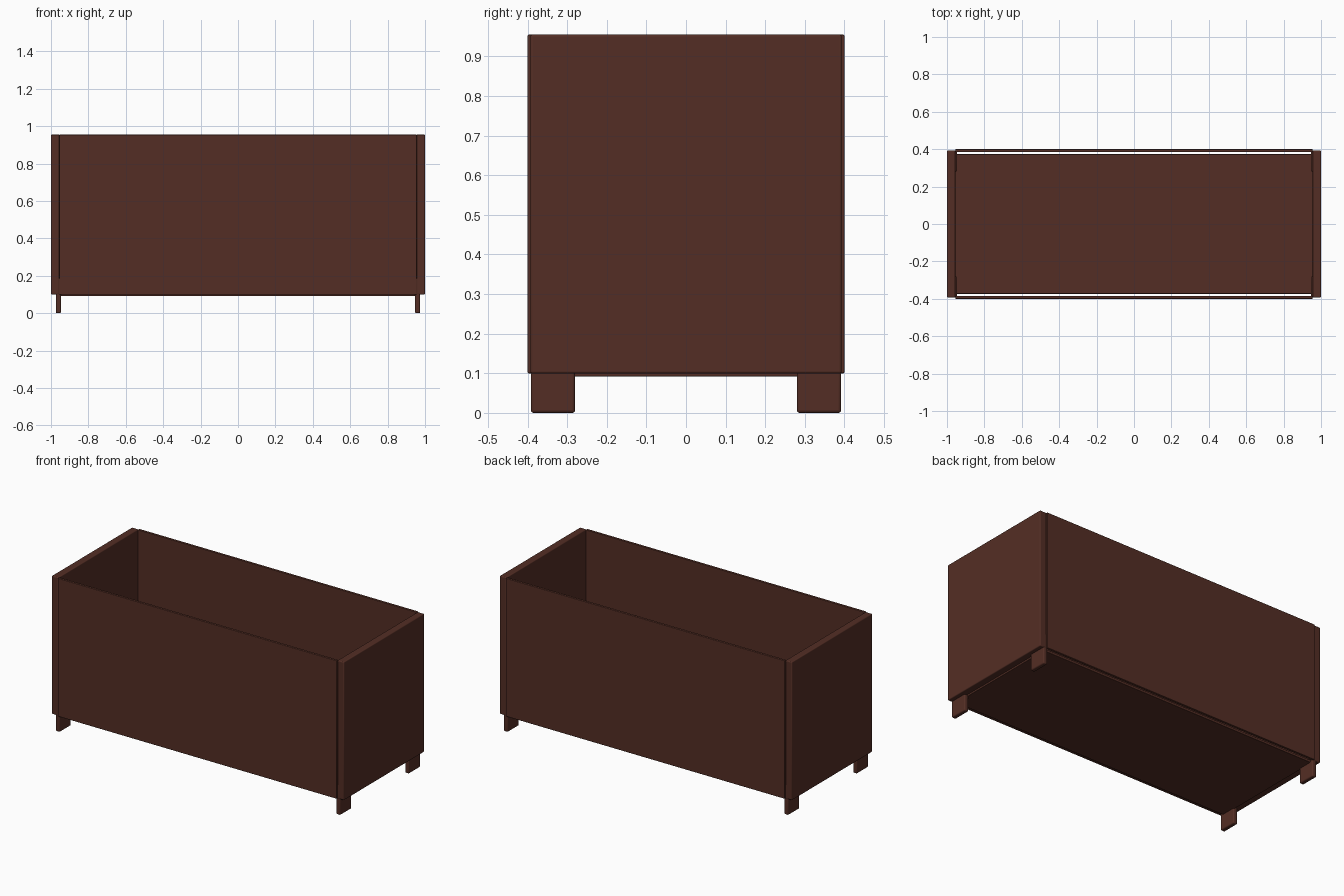
import bpy
import bmesh
from mathutils import Vector

cube = bpy.data.objects.get("Cube")
if cube:
    bpy.data.objects.remove(cube, do_unlink=True)

# Dark brown wood
wood = bpy.data.materials.new("dark_brown_wood")
wood.use_nodes = True
colour = (0.088, 0.027, 0.018, 1)
wood.diffuse_color = colour
wood.node_tree.nodes["Principled BSDF"].inputs["Base Color"].default_value = colour


def board(name, low, high, bevel):
    """Board between two corners, with softly rounded edges."""
    low, high = Vector(low), Vector(high)
    bm = bmesh.new()
    bmesh.ops.create_cube(bm, size=1)
    bmesh.ops.scale(bm, vec=high - low, verts=bm.verts)
    mesh = bpy.data.meshes.new(name)
    bm.to_mesh(mesh)
    bm.free()
    mesh.materials.append(wood)
    obj = bpy.data.objects.new(name, mesh)
    obj.location = (low + high) / 2
    bpy.context.collection.objects.link(obj)
    mod = obj.modifiers.new("rounded_edges", "BEVEL")
    mod.width = bevel
    mod.segments = 3
    bpy.ops.object.select_all(action="DESELECT")
    obj.select_set(True)
    bpy.context.view_layer.objects.active = obj
    bpy.ops.object.shade_smooth_by_angle()
    return obj


bottom, top = 0.1, 0.955

# Floor, leaving a narrow drainage gap along the front and back
board("floor", (-0.955, -0.373, 0.092), (0.955, 0.373, 0.108), 0.003)

# Thin front and back panels
for name, y in (("front_panel", -0.392), ("back_panel", 0.392)):
    board(name, (-0.955, y - 0.008, bottom), (0.955, y + 0.008, top), 0.003)

for side, s in (("left", 1), ("right", -1)):
    # Thick end panels
    x = s * 0.9775
    board(side + "_end_panel", (x - 0.0225, -0.393, bottom),
          (x + 0.0225, 0.393, top), 0.005)
    # Flat feet, rising a little way inside the ends
    x = s * 0.96
    for end, e in (("front", -1), ("back", 1)):
        y = e * 0.336
        board(f"{end}_{side}_foot", (x - 0.014, y - 0.056, 0),
              (x + 0.014, y + 0.056, 0.19), 0.007)
